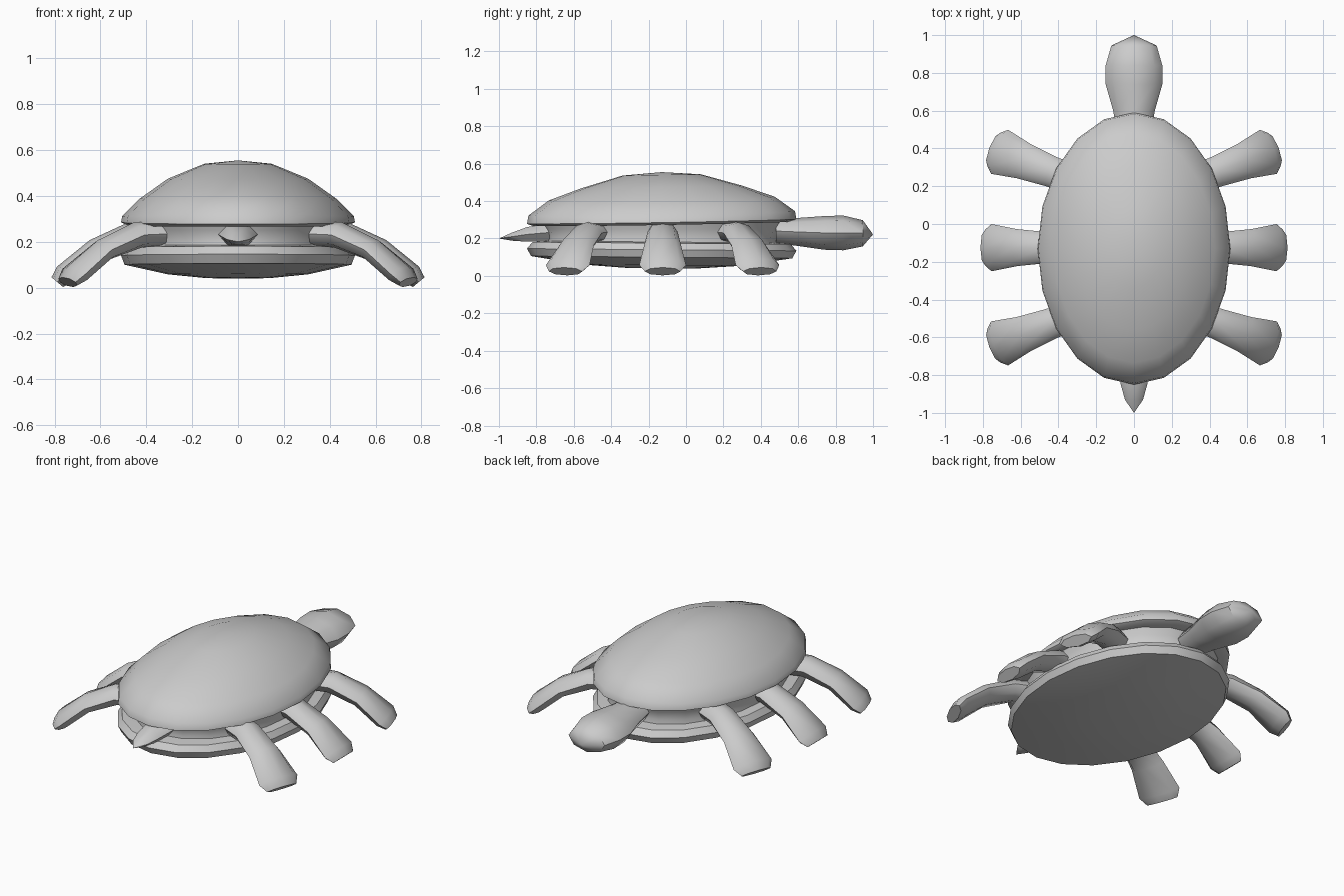
import bpy, bmesh
from math import sin, cos, pi, radians
from mathutils import Vector, Matrix

if "Cube" in bpy.data.objects:
    bpy.data.objects.remove(bpy.data.objects["Cube"])


def loft(name, rings, matrix=Matrix()):
    """Skin a list of equal-length point rings; the ends are capped."""
    bm = bmesh.new()
    loops = [[bm.verts.new(matrix @ Vector(p)) for p in ring] for ring in rings]
    n = len(loops[0])
    for a, b in zip(loops, loops[1:]):
        for i in range(n):
            j = (i + 1) % n
            bm.faces.new((a[i], a[j], b[j], b[i]))
    bm.faces.new(loops[0])
    bm.faces.new(loops[-1])
    bmesh.ops.remove_doubles(bm, verts=bm.verts, dist=0.0001)
    bmesh.ops.recalc_face_normals(bm, faces=bm.faces)
    mesh = bpy.data.meshes.new(name)
    bm.to_mesh(mesh)
    bm.free()
    ob = bpy.data.objects.new(name, mesh)
    bpy.context.collection.objects.link(ob)
    bpy.ops.object.select_all(action='DESELECT')
    ob.select_set(True)
    bpy.context.view_layer.objects.active = ob
    bpy.ops.object.shade_smooth_by_angle(angle=radians(45))
    return ob


def oval_stack(name, profile, tilt=0.0, n=20):
    """Stack of ovals: scale, height, extra lift toward front and back ends."""
    rings = []
    for s, z, lift in profile:
        ring = []
        for i in range(n):
            a = 2 * pi * i / n
            v = sin(a)
            ring.append((0.51 * s * cos(a), -0.13 + 0.72 * s * v,
                         z + lift * v * v + tilt * s * v))
        rings.append(ring)
    return loft(name, rings)


def tube(name, stations, sides, matrix=Matrix()):
    """Tube along local x: x, z, half width, half thickness, downward pitch."""
    rings = []
    for x, z, w, t, pitch in stations:
        p = radians(pitch)
        rings.append([(x + t * sin(2 * pi * i / sides) * sin(p),
                       w * cos(2 * pi * i / sides),
                       z + t * sin(2 * pi * i / sides) * cos(p))
                      for i in range(sides)])
    return loft(name, rings, matrix)


# Domed upper shell with turned-in rim
oval_stack("upper_shell", [
    (0.80, 0.285, 0), (0.95, 0.272, 0.005), (1.0, 0.285, 0.005),
    (0.99, 0.312, 0.022), (0.84, 0.388, 0.025), (0.60, 0.475, 0),
    (0.29, 0.54, 0), (0, 0.555, 0)], tilt=0.012)

# Soft body between the shells
oval_stack("body", [(0.88, 0.14, 0), (0.85, 0.20, 0), (0.87, 0.25, 0),
                    (0.90, 0.295, 0)])

# Shallow belly shell
oval_stack("belly_shell", [
    (0.80, 0.185, 0), (0.96, 0.175, 0), (1.0, 0.14, 0), (0.97, 0.10, 0),
    (0.60, 0.058, 0), (0.28, 0.042, 0), (0, 0.04, 0)], tilt=-0.006)

# Head and tail
tube("head", [
    (0.48, 0.24, 0.09, 0.065, 0), (0.60, 0.235, 0.11, 0.075, 0),
    (0.74, 0.23, 0.15, 0.09, 0), (0.84, 0.23, 0.15, 0.093, 0),
    (0.945, 0.228, 0.12, 0.07, 0), (1.0, 0.222, 0, 0, 0)], 8,
    Matrix.Rotation(pi / 2, 4, 'Z'))
tube("tail", [
    (0.70, 0.235, 0.09, 0.06, 0), (0.85, 0.222, 0.07, 0.045, 0),
    (0.93, 0.21, 0.048, 0.025, 0), (1.0, 0.2, 0, 0, 0)], 6,
    Matrix.Rotation(-pi / 2, 4, 'Z'))

# Six legs, splayed front and back
LEG = [(-0.06, 0.235, 0.08, 0.06, 15), (0.06, 0.23, 0.082, 0.058, 18),
       (0.22, 0.165, 0.098, 0.05, 32), (0.355, 0.058, 0.125, 0.048, 45),
       (0.388, 0.024, 0.095, 0.033, 50)]
for label, px, py, turn in (("front", 0.38, 0.255, 21), ("middle", 0.40, -0.125, 0),
                            ("back", 0.38, -0.505, -21)):
    for side, sx in (("right", 1), ("left", -1)):
        m = (Matrix.Scale(sx, 4, Vector((1, 0, 0)))
             @ Matrix.Translation((px, py, 0))
             @ Matrix.Rotation(radians(turn), 4, 'Z'))
        tube(f"{label}_leg_{side}", LEG, 8, m)
